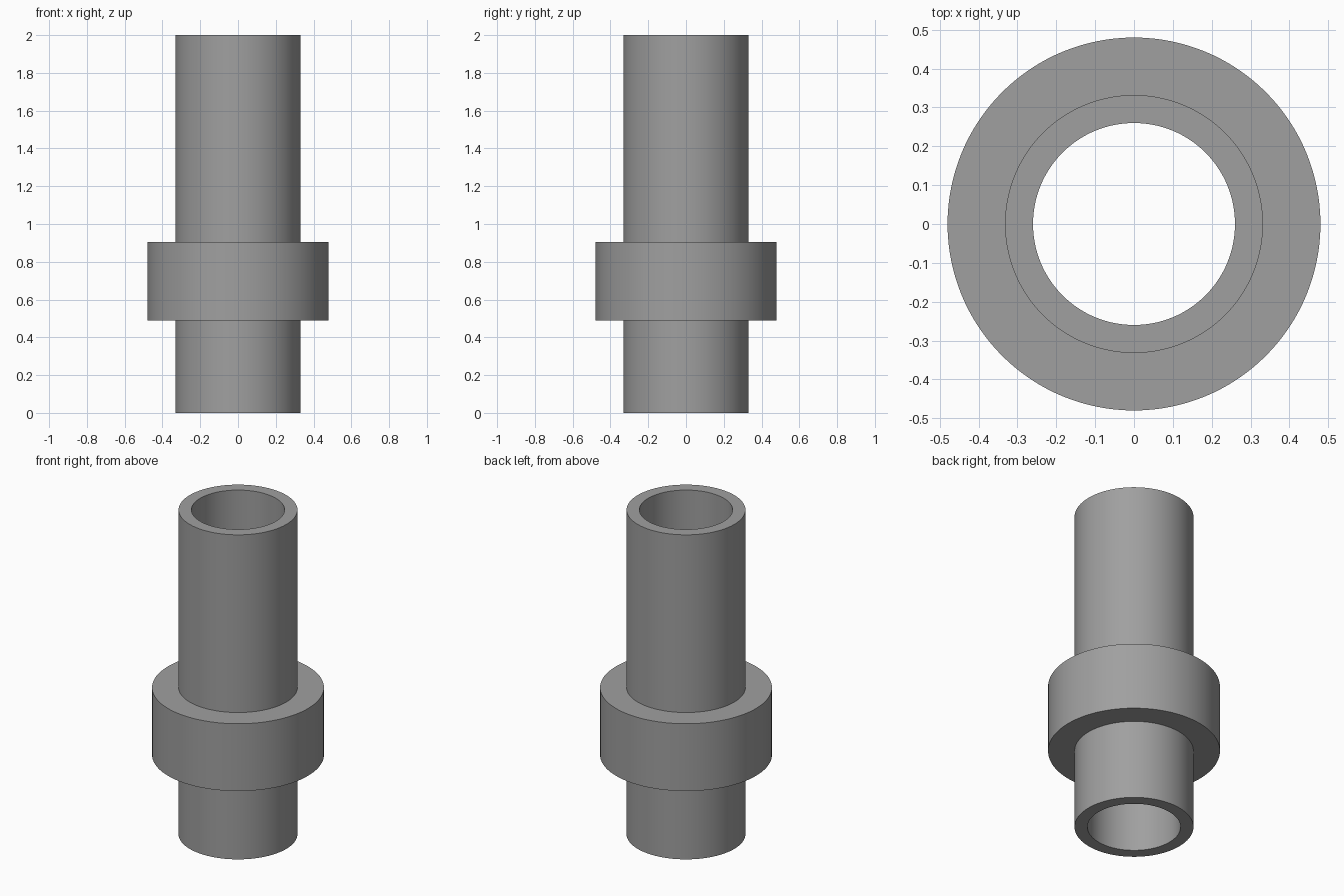
import bpy, bmesh, math

if "Cube" in bpy.data.objects:
    bpy.data.objects.remove(bpy.data.objects["Cube"])

SEGMENTS = 128

grey = bpy.data.materials.new("mid_grey")
grey.diffuse_color = (0.35, 0.35, 0.35, 1.0)
grey.use_nodes = True
grey.node_tree.nodes["Principled BSDF"].inputs["Base Color"].default_value = grey.diffuse_color


def revolve(name, profile, material):
    """Turn a closed (radius, height) profile around the z axis."""
    bm = bmesh.new()
    rings = []
    for i in range(SEGMENTS):
        a = 2 * math.pi * i / SEGMENTS
        rings.append([bm.verts.new((r * math.cos(a), r * math.sin(a), z))
                      for r, z in profile])
    n = len(profile)
    for i in range(SEGMENTS):
        a, b = rings[i], rings[(i + 1) % SEGMENTS]
        for j in range(n):
            k = (j + 1) % n
            bm.faces.new((a[j], b[j], b[k], a[k]))
    bmesh.ops.recalc_face_normals(bm, faces=bm.faces)
    mesh = bpy.data.meshes.new(name)
    bm.to_mesh(mesh)
    bm.free()
    mesh.materials.append(material)
    obj = bpy.data.objects.new(name, mesh)
    bpy.context.collection.objects.link(obj)
    bpy.ops.object.select_all(action='DESELECT')
    obj.select_set(True)
    bpy.context.view_layer.objects.active = obj
    bpy.ops.object.shade_smooth_by_angle(angle=math.radians(30))
    return obj


# Hollow tube with a raised collar, turned as one solid
BORE, TUBE, COLLAR = 0.26, 0.332, 0.48
COLLAR_BOTTOM, COLLAR_TOP, HEIGHT = 0.49, 0.905, 2.0
revolve("collared_tube", [
    (BORE, 0), (TUBE, 0),
    (TUBE, COLLAR_BOTTOM), (COLLAR, COLLAR_BOTTOM),
    (COLLAR, COLLAR_TOP), (TUBE, COLLAR_TOP),
    (TUBE, HEIGHT), (BORE, HEIGHT),
], grey)
